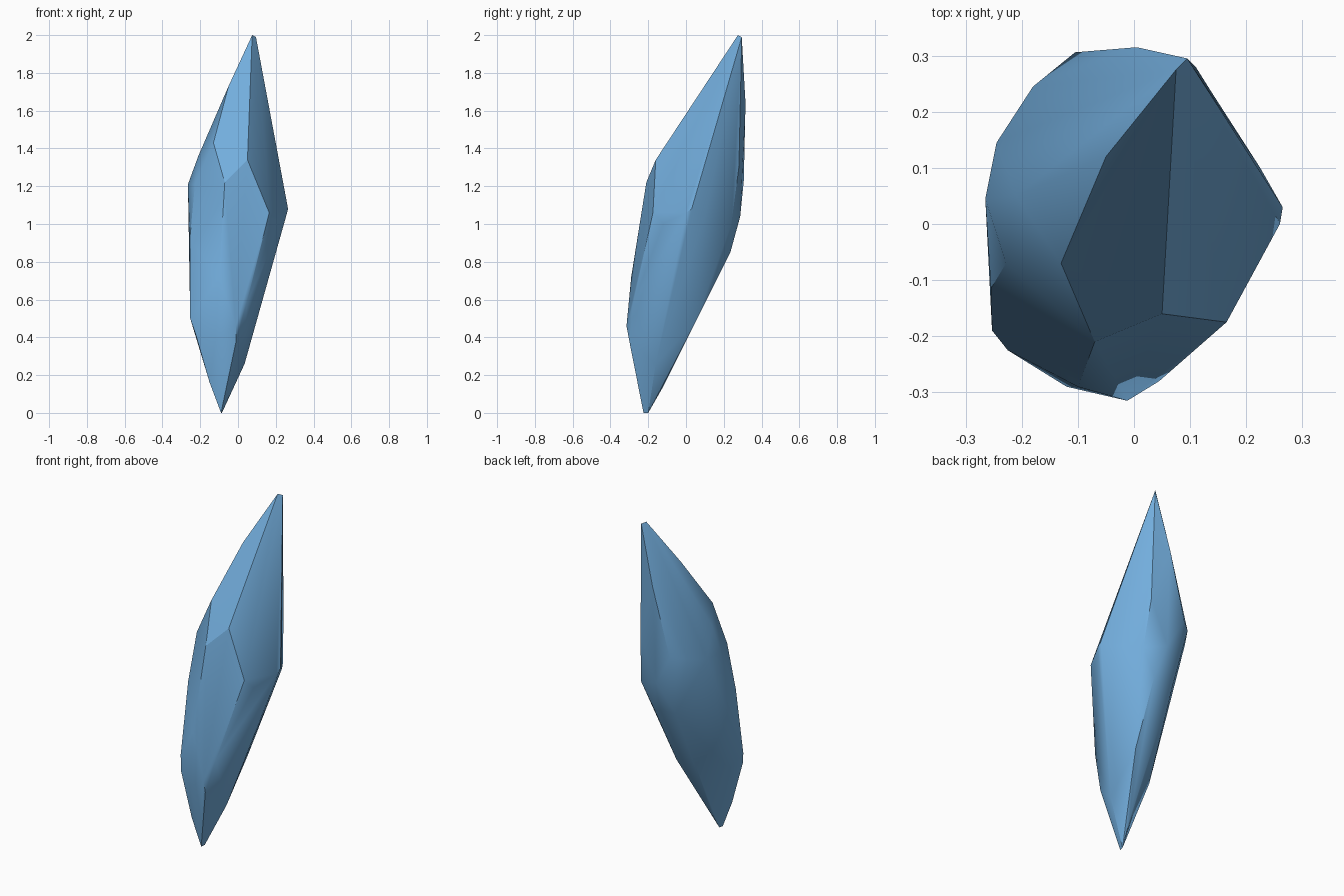
import bpy, bmesh, math

# Corner points of the shard, grouped from tip to foot
tip = [(0.075, 0.275, 2.0), (0.095, 0.295, 1.99)]
ridge = [(0.075, 0.16, 1.81), (0.06, 0.03, 1.61), (0.05, -0.16, 1.34),
         (-0.05, 0.12, 1.73), (-0.13, -0.07, 1.43), (-0.07, -0.21, 1.22)]
back = [(0.005, 0.315, 1.64), (-0.105, 0.306, 1.23), (0.11, 0.28, 1.3),
        (0.135, 0.24, 1.0), (0.0, 0.287, 1.04), (0.05, 0.235, 0.85),
        (-0.09, 0.23, 0.86)]
left = [(-0.265, 0.045, 1.21), (-0.245, 0.145, 1.2), (-0.18, 0.245, 1.22),
        (-0.21, 0.05, 1.36), (-0.228, -0.07, 1.21), (-0.255, -0.115, 0.92),
        (-0.253, -0.19, 0.5), (-0.225, -0.225, 0.42), (-0.21, -0.12, 0.42)]
right = [(0.265, 0.03, 1.08), (0.26, 0.0, 1.06), (0.225, 0.1, 1.04),
         (0.165, -0.175, 1.06), (0.19, -0.12, 1.0), (0.075, -0.24, 0.65)]
front = [(-0.10, -0.29, 0.72), (0.045, -0.28, 0.58), (-0.012, -0.315, 0.46),
         (-0.12, -0.29, 0.38), (-0.01, -0.30, 0.38)]
foot = [(0.03, 0.05, 0.48), (0.035, -0.16, 0.26), (-0.15, -0.23, 0.16),
        (-0.07, -0.12, 0.14), (-0.09, -0.225, 0.0), (-0.085, -0.2, 0.0)]

# Faceted shard: convex hull with near-flat facets merged
bm = bmesh.new()
for group in (tip, ridge, back, left, right, front, foot):
    for p in group:
        bm.verts.new(p)
bmesh.ops.convex_hull(bm, input=bm.verts[:])
bmesh.ops.delete(bm, geom=[v for v in bm.verts if not v.link_faces], context='VERTS')
bmesh.ops.dissolve_limit(bm, angle_limit=math.radians(2),
                         verts=bm.verts[:], edges=bm.edges[:])
bmesh.ops.recalc_face_normals(bm, faces=bm.faces[:])
mesh = bpy.data.meshes.new("crystal_shard")
bm.to_mesh(mesh)
bm.free()

# Blue crystal colour
mat = bpy.data.materials.new("crystal_blue")
mat.diffuse_color = (0.17, 0.42, 0.72, 1)
mesh.materials.append(mat)

shard = bpy.data.objects.new("crystal_shard", mesh)
bpy.context.collection.objects.link(shard)
bpy.context.view_layer.objects.active = shard
shard.select_set(True)
bpy.ops.object.shade_smooth_by_angle(angle=math.radians(30))
